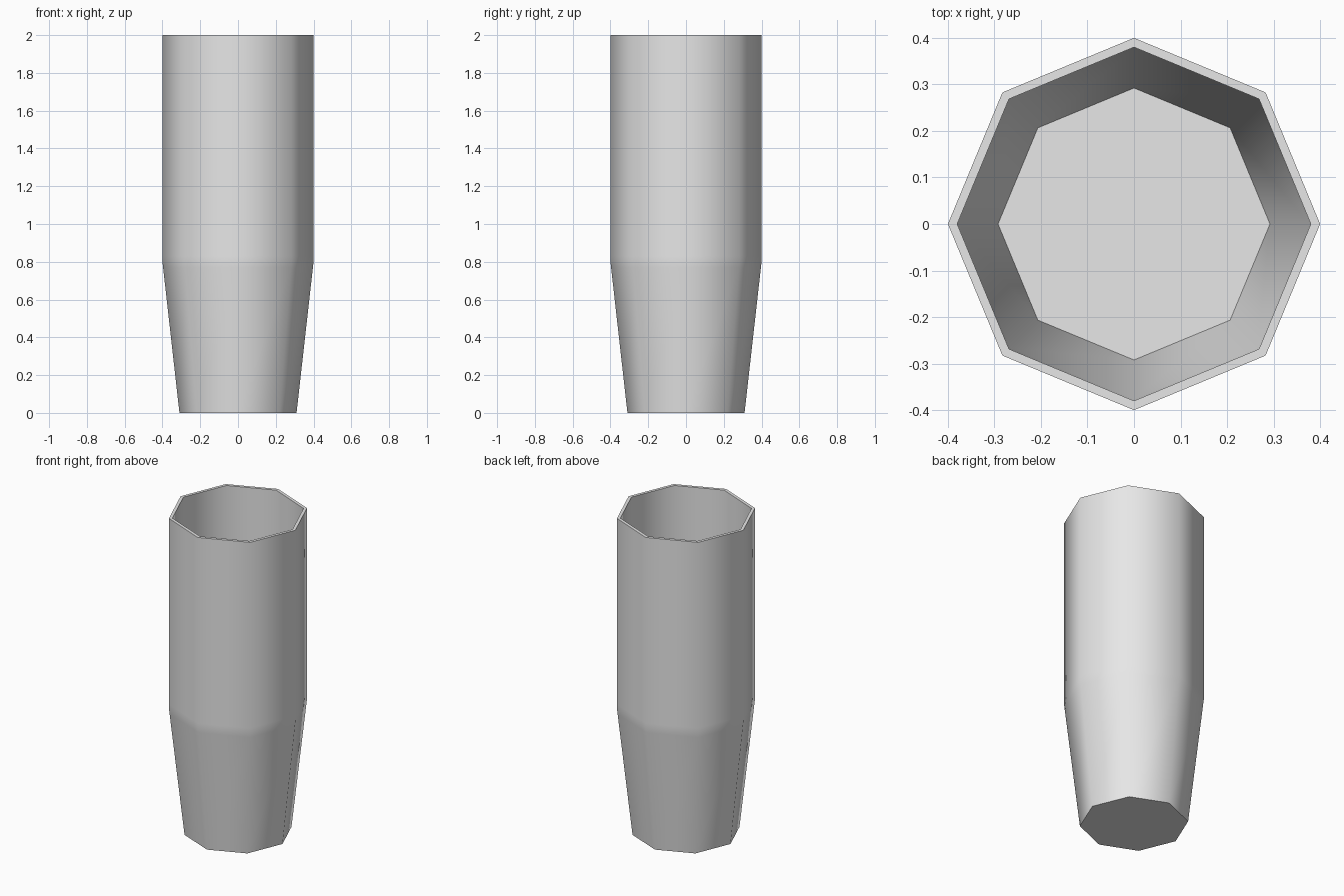
import bpy
import bmesh
import math

cube = bpy.data.objects.get("Cube")
if cube:
    bpy.data.objects.remove(cube, do_unlink=True)

SIDES = 8
WALL = 0.02

# Plain grey material
grey = bpy.data.materials.new("light_grey")
grey.use_nodes = True
grey.diffuse_color = (0.8, 0.8, 0.8, 1)
grey.node_tree.nodes["Principled BSDF"].inputs["Base Color"].default_value = (0.8, 0.8, 0.8, 1)


def outer_radius(z):
    """Tapered foot up to the shoulder, straight above it."""
    return 0.31 + 0.09 * min(z / 0.8, 1)


# Profile: up the outside, over the rim, down the inside
heights = [0, 0.77, 0.8, 0.83, 2]
profile = [(outer_radius(z), z) for z in heights]
profile += [(outer_radius(z) - WALL, z) for z in reversed([WALL] + heights[1:])]

# Rings of the octagonal cup, bridged from one to the next
bm = bmesh.new()
rings = []
for radius, z in profile:
    angles = [math.tau * i / SIDES for i in range(SIDES)]
    rings.append([bm.verts.new((radius * math.cos(a), radius * math.sin(a), z)) for a in angles])
for low, high in zip(rings, rings[1:]):
    for i in range(SIDES):
        j = (i + 1) % SIDES
        bm.faces.new((low[i], low[j], high[j], high[i]))

# Underside and inner floor
bm.faces.new(reversed(rings[0]))
bm.faces.new(rings[-1])
bmesh.ops.recalc_face_normals(bm, faces=bm.faces)

mesh = bpy.data.meshes.new("octagonal_cup")
bm.to_mesh(mesh)
bm.free()
mesh.materials.append(grey)
cup = bpy.data.objects.new("octagonal_cup", mesh)
bpy.context.collection.objects.link(cup)

# Smooth around the sides, sharp at rim and base
bpy.ops.object.select_all(action="DESELECT")
cup.select_set(True)
bpy.context.view_layer.objects.active = cup
bpy.ops.object.shade_smooth_by_angle(angle=math.radians(50))
